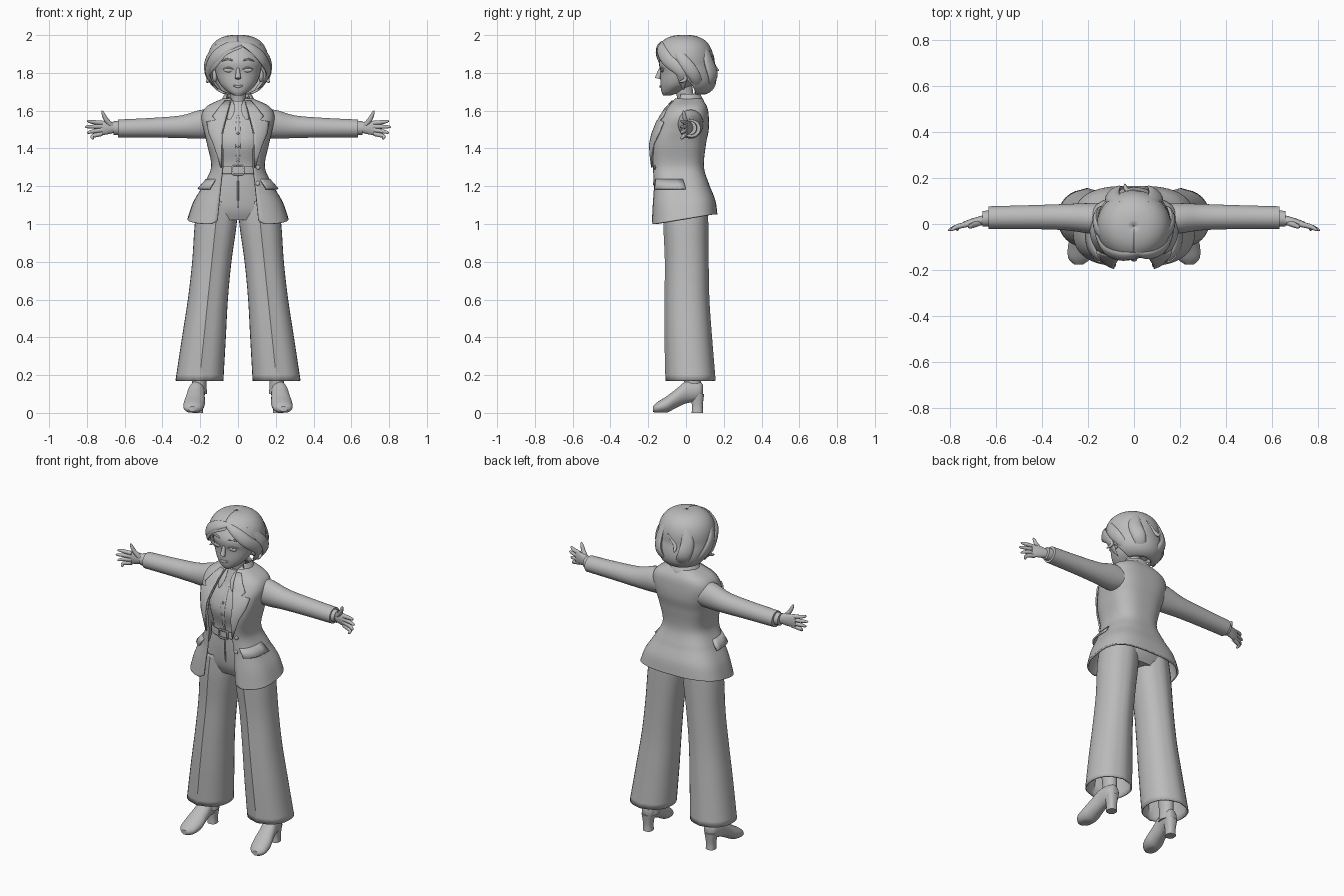
import bpy, bmesh
from math import sin, cos, asin, pi, radians, copysign
from mathutils import Vector

if "Cube" in bpy.data.objects:
    bpy.data.objects.remove(bpy.data.objects["Cube"], do_unlink=True)

COLOUR = (.5, .5, .5, 1)
grey = bpy.data.materials.new("plain grey")
grey.use_nodes = True
grey.diffuse_color = COLOUR
grey.node_tree.nodes["Principled BSDF"].inputs["Base Color"].default_value = COLOUR
X, Y, Z = Vector((1, 0, 0)), Vector((0, 1, 0)), Vector((0, 0, 1))
SIDES = {"left": 1, "right": -1}
parts = []


def power(value, exponent):
    return copysign(abs(value) ** exponent, value)


def spline(rows, steps=5):
    """Smooth curve through rows of numbers."""
    out = []
    for i in range(len(rows) - 1):
        quad = (rows[max(i - 1, 0)], rows[i], rows[i + 1], rows[min(i + 2, len(rows) - 1)])
        for k in range(steps):
            t = k / steps
            out.append(tuple(b + t * ((c - a) + t * ((2 * a - 5 * b + 4 * c - d) + t * (3 * b - a - 3 * c + d))) / 2
                             for a, b, c, d in zip(*quad)))
    return out + [tuple(rows[-1])]


def oval(center, u, v, ru, rv, boxy=1, start=None, count=32):
    """Ring of points; with a start angle it stays open around the -v side."""
    if start is None:
        angles = [2 * pi * i / count for i in range(count)]
    else:
        angles = [start + (2 * pi - 2 * start) * i / (count - 1) for i in range(count)]
    return [center + u * ru * power(sin(t), boxy) - v * rv * power(cos(t), boxy) for t in angles]


def skin(name, rings, closed=True, cap=True, thick=0):
    """Bridge the rings into one object."""
    bm = bmesh.new()
    rows = [[bm.verts.new(point) for point in ring] for ring in rings]
    count = len(rows[0])
    for low, high in zip(rows, rows[1:]):
        for i in range(count if closed else count - 1):
            j = (i + 1) % count
            bm.faces.new((low[i], low[j], high[j], high[i]))
    if cap:
        bm.faces.new(rows[0])
        bm.faces.new(rows[-1])
    bmesh.ops.recalc_face_normals(bm, faces=bm.faces[:])
    mesh = bpy.data.meshes.new(name)
    bm.to_mesh(mesh)
    bm.free()
    mesh.materials.append(grey)
    obj = bpy.data.objects.new(name, mesh)
    bpy.context.collection.objects.link(obj)
    if thick:
        solid = obj.modifiers.new("thickness", "SOLIDIFY")
        solid.thickness, solid.offset = thick, 0
    parts.append(obj)


def sheet(name, rings, thick):
    skin(name, rings, closed=False, cap=False, thick=thick)


def column_rings(rows, boxy=1, x=0):
    """Rows of z, y, x radius, y radius."""
    return [oval(Vector((x, y, z)), X, Y, a, b, boxy) for z, y, a, b in spline(rows)]


def limb(name, rows, side):
    """Rows of x, y, z, y radius, z radius along the x axis."""
    skin(name, [oval(Vector((side * x, y, z)), Y, Z, a, b) for x, y, z, a, b in spline(rows)])


def strand(name, path, width, side=1, flat=1, center=(0, 0, 1.84), blunt=False):
    """Tapered tube along a path, flattened towards the center; blunt keeps the start wide."""
    points = [Vector((side * x, y, z)) for x, y, z in spline(path)]
    last = len(points) - 1
    rings = []
    for i, point in enumerate(points):
        way = (points[min(i + 1, last)] - points[max(i - 1, 0)]).normalized()
        out = point - Vector(center)
        out = (out - way * out.dot(way)).normalized()
        taper = cos(pi / 2 * i / last) ** .4 if blunt else abs(sin(pi * i / last)) ** .6
        size = width * max(taper, .15)
        rings.append(oval(point, way.cross(out), out, size, size * flat, count=12))
    skin(name, rings)


def ball(name, center, size):
    turns = [pi * i / 10 for i in range(11)]
    skin(name, [oval(Vector(center) + Z * size[2] * cos(t), X, Y, size[0] * (sin(t) + .01), size[1] * (sin(t) + .01))
                for t in turns])


# Head, neck and face
skin("head", column_rings([(1.68, -.1, .02, .02), (1.7, -.08, .055, .05), (1.74, -.05, .095, .085),
                           (1.8, -.03, .118, .105), (1.87, -.025, .123, .115), (1.96, -.02, .06, .06)]))
skin("neck", column_rings([(1.56, 0, .055, .05), (1.65, 0, .042, .044), (1.75, -.02, .046, .05)]))
strand("nose", [(0, -.15, 1.77), (0, -.144, 1.79), (0, -.133, 1.83)], .015, blunt=True)
strand("mouth", [(-.03, -.127, 1.736), (0, -.136, 1.727), (.03, -.127, 1.736)], .006)
for label, side in SIDES.items():
    ball(label + "_eye", (side * .05, -.126, 1.815), (.026, .008, .012))
    strand(label + "_lashes", [(.02, -.135, 1.817), (.05, -.133, 1.828), (.08, -.112, 1.82)], .004, side)
    strand(label + "_brow", [(.02, -.138, 1.862), (.055, -.13, 1.873), (.09, -.105, 1.86)], .005, side)
    ball(label + "_ear", (side * .122, -.015, 1.785), (.014, .022, .034))

# Hair shell, rounded like a boxy ball and open over the face
HAIR_MID, HAIR_TALL = 1.84, .155


def hair_ring(z):
    """Center and radii of the hair at height z."""
    spread = (1 - min(1, abs(z - HAIR_MID) / HAIR_TALL) ** 2.6) ** .385 + .01
    return Vector((0, .3 * max(0, HAIR_MID - z) - .01, z)), HAIR_TALL * spread, .15 * spread


def hair_at(angle, z, out=1.05):
    """Point just outside the hair, with the angle counted from the front."""
    center, a, b = hair_ring(z)
    return center + X * out * a * sin(radians(angle)) - Y * out * b * cos(radians(angle))


def lock(name, path, width, side=1):
    strand(name, [hair_at(angle, z) for angle, z in path], width, side, flat=.4)


rings = []
for k in range(30):
    z = HAIR_MID + HAIR_TALL * cos(radians(5.6 * k))
    gap = 100 * (1 - (max(0, z - 1.7) / .26) ** 1.5)
    rings.append(oval(hair_ring(z)[0], X, Y, *hair_ring(z)[1:], start=radians(max(gap, 0)), count=48))
sheet("hair_shell", rings, .012)
lock("fringe_right", [(20, 1.96), (-20, 1.94), (-50, 1.88), (-80, 1.8), (-85, 1.73)], .036)
lock("fringe_lock", [(10, 1.94), (-25, 1.91), (-50, 1.84), (-75, 1.79)], .022)
lock("fringe_left", [(5, 1.96), (30, 1.93), (55, 1.87), (80, 1.8), (70, 1.72)], .034)
strand("back_wisp", [hair_at(170, 1.9), hair_at(190, 1.84), (-.04, .175, 1.81)], .01)
for label, side in SIDES.items():
    lock(label + "_side_lock", [(60, 1.95), (90, 1.86), (105, 1.78), (115, 1.7)], .034, side)
    lock(label + "_back_lock", [(150, 1.96), (145, 1.86), (150, 1.77), (165, 1.69)], .04, side)
    lock(label + "_ear_lock", [(70, 1.86), (74, 1.78), (68, 1.71)], .014, side)
    strand(label + "_hair_flick", [hair_at(75, 1.84), hair_at(85, 1.77), (.165, -.04, 1.75)], .01, side)

# Shirt with collar, placket and buttons
skin("shirt", column_rings([(1.24, -.025, .125, .1), (1.32, -.025, .125, .1), (1.42, -.035, .14, .115),
                            (1.5, -.02, .145, .11), (1.57, 0, .13, .09), (1.65, 0, .056, .056)], .85))
strand("shirt_placket", [(0, -.126, 1.3), (0, -.15, 1.42), (0, -.131, 1.5), (0, -.088, 1.58)], .014,
       flat=.3, center=(0, 0, 1.45))
for k, y in enumerate((-.138, -.155, -.146)):
    ball(f"shirt_button_{k}", (0, y, 1.34 + .07 * k), (.007, .004, .007))
for label, side in SIDES.items():
    strand(label + "_shirt_collar", [(.055, 0, 1.67), (.05, -.05, 1.64), (.04, -.092, 1.6), (.048, -.12, 1.55)], .027,
           side, flat=.25, center=(0, .02, 1.56))

# Trousers: hips, flared legs with a pressed crease, belt and buckle
skin("trouser_hips", column_rings([(1.02, 0, .2, .09), (1.08, 0, .2, .115), (1.18, -.01, .165, .115),
                                   (1.28, -.025, .127, .1)], .9))
strand("fly_seam", [(0, -.128, 1.26), (0, -.128, 1.18), (0, -.114, 1.08)], .005, center=(0, 0, 1.15))
for label, side in SIDES.items():
    rings = column_rings([(1.12, 0, .1, .105), (1, 0, .107, .108), (.8, .005, .1, .105), (.6, .006, .102, .108),
                          (.4, .013, .112, .115), (.17, .025, .123, .122)], .9)
    for ring in rings:
        ring[0].y -= .008
        ring[len(ring) // 2].y += .006
        for point in ring:
            point.x += side * (.222 - .104 * point.z)
    skin(label + "_trouser_leg", rings, cap=False, thick=.008)
skin("belt", column_rings([(1.265, -.03, .131, .108), (1.305, -.03, .131, .108)], .85), cap=False, thick=.006)
skin("belt_buckle", [oval(Vector((0, y, 1.285)), X, Z, .03, .024, .35) for y in (-.136, -.147)], cap=False, thick=.008)

# Jacket shell, boxy in section and open along the front: z, y, x radius, y radius
BOXY = .7
jacket = spline([(1, -.01, .262, .171), (1.1, -.013, .232, .163), (1.2, -.026, .182, .146), (1.3, -.046, .137, .136),
                 (1.42, -.045, .158, .145), (1.5, -.025, .177, .14), (1.57, -.006, .188, .121),
                 (1.62, .006, .16, .1), (1.66, .012, .075, .068)], 10)


def opening(z):
    """Half width of the open front at height z."""
    return .08 + .1 * max(0, 1.3 - z) - .25 * max(0, z - 1.48) + 2 * max(0, 1.015 - z)


def front_angle(x, width):
    return asin(min(1, x / width) ** (1 / BOXY))


def on_jacket(z, side, out, x=None, angle=0):
    """Point over the jacket at height z, found by x or by angle."""
    _, y, a, b = min(jacket, key=lambda row: abs(row[0] - z))
    t = radians(angle) if x is None else front_angle(x, a)
    return Vector((side * (a + out) * power(sin(t), BOXY), y - (b + out) * power(cos(t), BOXY), z))


rings = [oval(Vector((0, y, z)), X, Y, a, b, BOXY, front_angle(opening(z), a), 56) for z, y, a, b in jacket]
for ring in rings:
    for point in ring:
        rear = min(1, max(0, point.y + .16) / .3)
        point.z += .25 * rear * max(0, 1.2 - point.z)
sheet("jacket", rings, .011)

# Lapels (height, width), pocket flaps, buttons and collar
lapel = [(1.3, .004), (1.36, .02), (1.42, .04), (1.48, .065), (1.54, .09), (1.55, .05), (1.57, .07), (1.61, .05),
         (1.65, .025)]
for label, side in SIDES.items():
    sheet(label + "_lapel", [[on_jacket(z, side, .011, x=opening(z) + wide * k / 6) for k in range(7)]
                             for z, wide in lapel], .008)
    sheet(label + "_pocket_flap", [[on_jacket(1.235 - drop, side, .006 + drop / 4, angle=38 + 5 * k)
                                    for k in range(12)] for drop in (0, .025, .05)], .01)
for k in range(2):
    ball(f"jacket_button_{k}", on_jacket(1.3 - .085 * k, 1, .008, x=.1), (.012, .006, .012))
sheet("back_collar", [oval(Vector((0, .01, z)), X, Y, size, size * .93, start=radians(55))
                      for z, size in ((1.625, .1), (1.66, .082), (1.685, .07), (1.66, .064))], .008)

# Sleeves, cuffs and hands
for label, side in SIDES.items():
    limb(label + "_sleeve", [(.14, .025, 1.53, .068, .072), (.2, .025, 1.528, .066, .076), (.3, .03, 1.515, .057, .06),
                             (.45, .03, 1.51, .052, .052), (.635, .028, 1.506, .049, .047)], side)
    limb(label + "_shirt_cuff", [(.62, .025, 1.508, .036, .037), (.66, .022, 1.508, .034, .036)], side)
    limb(label + "_palm", [(.64, .02, 1.51, .022, .024), (.7, .008, 1.51, .018, .037), (.745, 0, 1.506, .009, .034)],
         side)
    for k, finger in enumerate(("index", "middle", "ring", "little")):
        reach = .81 - .011 * (k - 1) ** 2
        strand(f"{label}_{finger}_finger", [(.72, 0, 1.535 - .019 * k), (.77, -.012, 1.54 - .025 * k),
                                            (reach, -.028, 1.546 - .032 * k)], .012, side, center=(0, 1, 1.5), blunt=True)
    strand(label + "_thumb", [(.67, .008, 1.52), (.7, -.005, 1.555), (.72, -.014, 1.6)], .014, side,
           center=(0, 1, 1.5), blunt=True)

# Heeled shoes with the toes turned slightly out: y, z, x radius, z radius
shoe = [(.09, .12, .02, .028), (.07, .115, .038, .05), (0, .108, .044, .058), (-.05, .078, .05, .05),
        (-.1, .046, .056, .044), (-.15, .028, .048, .03), (-.176, .02, .02, .014)]
for label, side in SIDES.items():
    rings = [oval(Vector((side * (.22 - .12 * y), y, z)), X, Z, a, b) for y, z, a, b in spline(shoe)]
    for ring in rings:
        for point in ring:
            point.z = max(point.z, .002)
    skin(label + "_shoe", rings)
    skin(label + "_heel", column_rings([(0, .06, .028, .03), (.04, .06, .027, .029), (.1, .06, .036, .036)],
                                       .8, side * .213))
    skin(label + "_ankle", column_rings([(.1, .035, .042, .048), (.18, .035, .038, .045), (.4, .02, .05, .055)],
                                        x=side * .205))

# Smooth shading with sharp edges kept
bpy.ops.object.select_all(action="DESELECT")
for obj in parts:
    obj.select_set(True)
bpy.context.view_layer.objects.active = parts[0]
bpy.ops.object.shade_smooth_by_angle(angle=radians(40))
